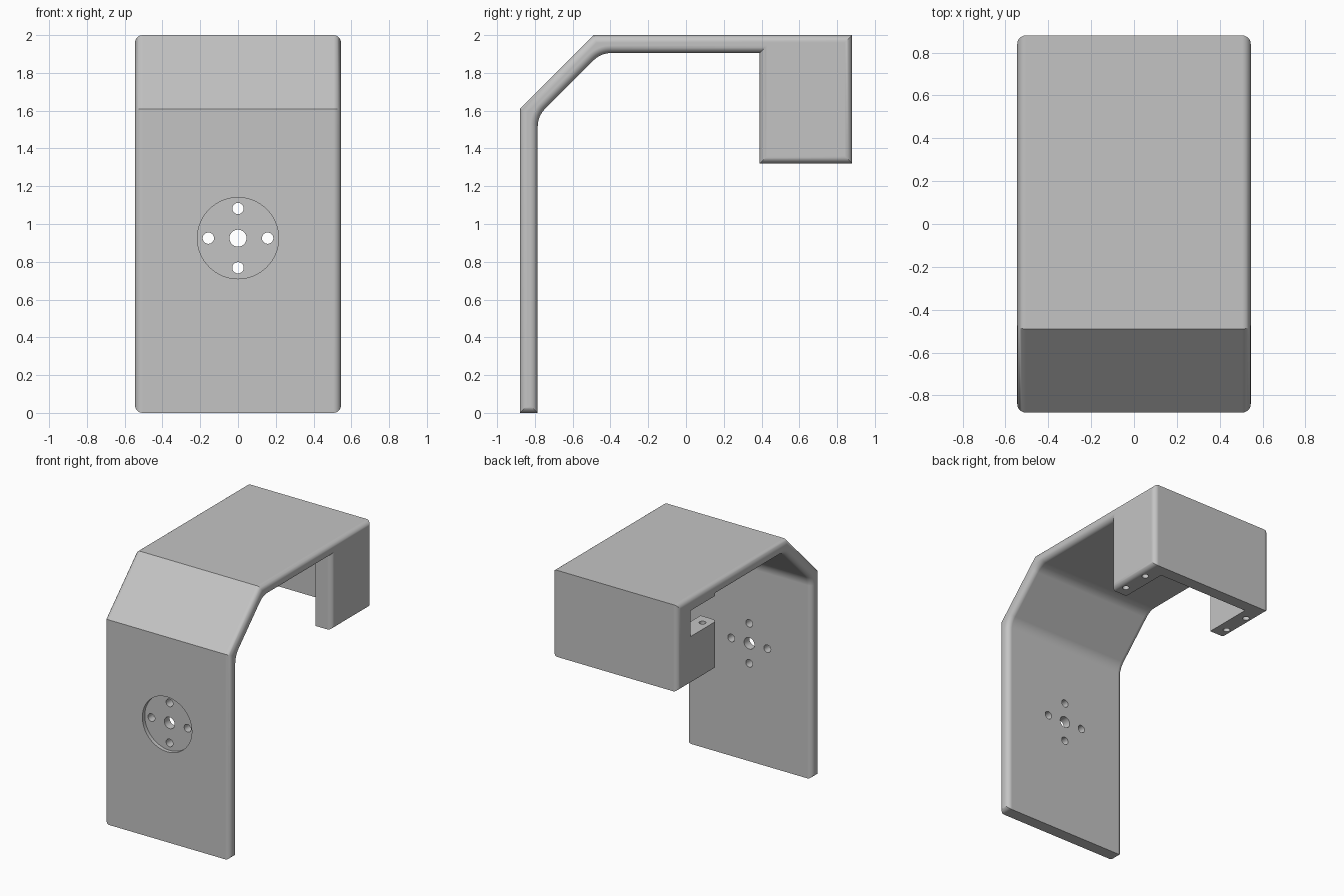
import bpy, bmesh, math
from mathutils import Vector

old = bpy.data.objects.get("Cube")
if old:
    bpy.data.objects.remove(old)

HALF = 0.545          # half width of the bracket
WALL = 0.095          # plate thickness
DISC_Z = 0.925        # height of the mounting recess

grey = bpy.data.materials.new("plain_grey")
grey.use_nodes = True
colour = (0.55, 0.55, 0.55, 1)
grey.diffuse_color = colour
grey.node_tree.nodes["Principled BSDF"].inputs["Base Color"].default_value = colour


def add_object(name, bm):
    bmesh.ops.recalc_face_normals(bm, faces=bm.faces[:])
    mesh = bpy.data.meshes.new(name)
    bm.to_mesh(mesh)
    bm.free()
    mesh.materials.append(grey)
    obj = bpy.data.objects.new(name, mesh)
    bpy.context.collection.objects.link(obj)
    return obj


def fillet(before, corner, after, radius, steps=8):
    """Points of an arc that rounds off one profile corner."""
    c = Vector(corner)
    a, b = (Vector(before) - c).normalized(), (Vector(after) - c).normalized()
    half = math.acos(a.dot(b)) / 2
    centre = c + (a + b).normalized() * (radius / math.sin(half))
    start = c + a * (radius / math.tan(half)) - centre
    end = c + b * (radius / math.tan(half)) - centre
    return [tuple(centre + start.lerp(end, i / steps).normalized() * radius)
            for i in range(steps + 1)]


def box_cutter(name, low, high):
    bm = bmesh.new()
    bmesh.ops.create_cube(bm, size=1)
    for v in bm.verts:
        v.co = [h if c > 0 else l for c, l, h in zip(v.co, low, high)]
    return add_object(name, bm)


def round_cutter(name, centre, radius, depth, along_y=True, sides=32):
    bm = bmesh.new()
    bmesh.ops.create_cone(bm, cap_ends=True, segments=sides,
                          radius1=radius, radius2=radius, depth=depth)
    obj = add_object(name, bm)
    obj.location = centre
    if along_y:
        obj.rotation_euler.x = math.pi / 2
    return obj


# Side profile: upright plate, sloped shoulder, top plate and rear box
inner_y, under_z = -0.88 + WALL, 2 - WALL
step = WALL * math.tan(math.pi / 8)
low_bend, high_bend = (inner_y, 1.61 - step), (-0.49 + step, under_z)
foot, box_top = (inner_y, 0), (0.39, under_z)
profile = [(-0.88, 0), (-0.88, 1.61), (-0.49, 2), (0.88, 2), (0.88, 1.32),
           (0.39, 1.32), box_top]
profile += fillet(box_top, high_bend, low_bend, 0.13)
profile += fillet(high_bend, low_bend, foot, 0.13)
profile.append(foot)

# Solid body: two side faces joined by a strip along the profile
bm = bmesh.new()
sides = [[bm.verts.new((x, y, z)) for y, z in profile] for x in (-HALF, HALF)]
for ring in sides:
    bm.faces.new(ring)
for i in range(len(profile)):
    bm.faces.new([sides[0][i - 1], sides[0][i], sides[1][i], sides[1][i - 1]])
bmesh.ops.recalc_face_normals(bm, faces=bm.faces[:])

# Round the rim of both side faces
rim = [e for e in bm.edges if abs(e.verts[0].co.x - e.verts[1].co.x) < 1e-4]
bmesh.ops.bevel(bm, geom=rim, offset=0.04, segments=6, profile=0.5,
                affect='EDGES', clamp_overlap=False)
bracket = add_object("bracket", bm)

# Hollow of the rear box and the opening in its right wall
cutters = [
    box_cutter("box_hollow", (-0.4, 0.3, 1.2), (0.4, 0.785, under_z - 0.001)),
    box_cutter("side_opening", (-0.7, 0.31, 1.7), (-0.39, 0.72, under_z - 0.002)),
]

# Round recess and its ring of holes in the upright plate
cutters.append(round_cutter("disc_recess", (0, -0.9, DISC_Z), 0.215, 0.1, sides=64))
cutters.append(round_cutter("centre_hole", (0, -0.83, DISC_Z), 0.045, 0.4))
for i in range(4):
    a = i * math.pi / 2
    spot = (0.157 * math.cos(a), -0.83, DISC_Z + 0.157 * math.sin(a))
    cutters.append(round_cutter("ring_hole", spot, 0.03, 0.4))

# Screw holes in the undersides of the box arms
for x in (-0.48, 0.48):
    for y in (0.48, 0.70):
        cutters.append(round_cutter("screw_hole", (x, y, 1.5), 0.025, 0.42, along_y=False))

bpy.context.view_layer.update()
bpy.context.view_layer.objects.active = bracket
bracket.select_set(True)
for cutter in cutters:
    cutter.hide_render = True
    mod = bracket.modifiers.new(cutter.name, 'BOOLEAN')
    mod.operation, mod.solver, mod.object = 'DIFFERENCE', 'EXACT', cutter
    bpy.ops.object.modifier_apply(modifier=mod.name)
    bpy.data.objects.remove(cutter)

# Smooth rounded rims with flat faces kept clean
bpy.ops.object.shade_smooth_by_angle(angle=math.radians(30))
normals = bracket.modifiers.new("clean_normals", 'WEIGHTED_NORMAL')
normals.keep_sharp = True
